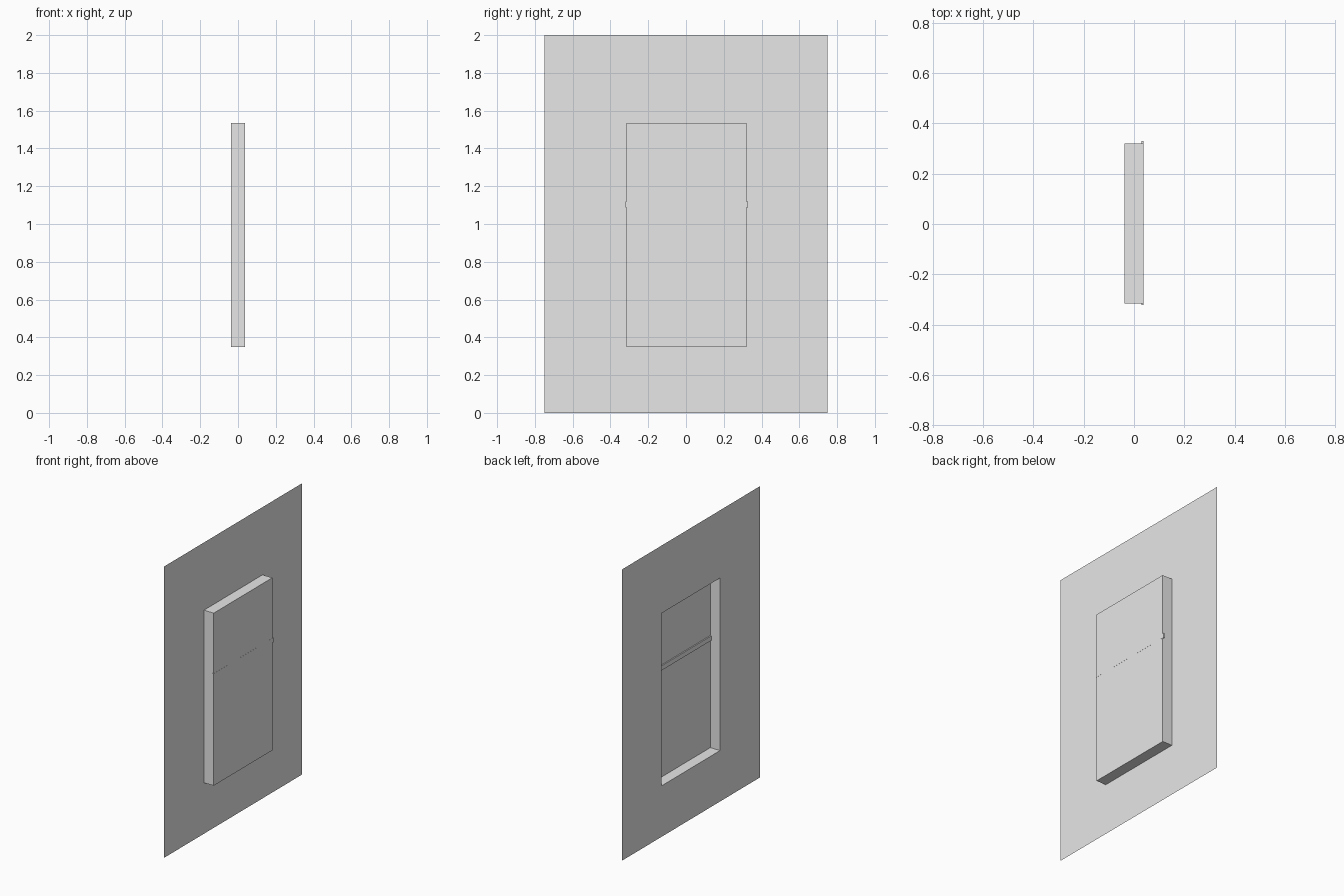
import bpy, bmesh

if "Cube" in bpy.data.objects:
    bpy.data.objects.remove(bpy.data.objects["Cube"])

GREY = (0.8, 0.8, 0.8, 1)
mat = bpy.data.materials.new("light grey")
mat.use_nodes = True
mat.diffuse_color = GREY
mat.node_tree.nodes["Principled BSDF"].inputs["Base Color"].default_value = GREY

BACK, FRONT = -0.0375, 0.037
WALL = (-0.75, 0.75, 0, 2)
NICHE = (-0.316, 0.32, 0.35, 1.535)


def finish(name, bm):
    mesh = bpy.data.meshes.new(name)
    bm.to_mesh(mesh)
    bm.free()
    mesh.materials.append(mat)
    obj = bpy.data.objects.new(name, mesh)
    bpy.context.collection.objects.link(obj)
    return obj


def loop(bm, x, rect):
    """Four corners of a y-z rectangle, anticlockwise seen from +x."""
    y0, y1, z0, z1 = rect
    return [bm.verts.new((x, y, z)) for y, z in
            ((y0, z0), (y1, z0), (y1, z1), (y0, z1))]


def bridge(bm, a, b):
    for i in range(4):
        j = (i + 1) % 4
        bm.faces.new((a[i], a[j], b[j], b[i]))


# Thin wall sheet with a rectangular opening
bm = bmesh.new()
bridge(bm, loop(bm, BACK, WALL), loop(bm, BACK, NICHE))
finish("wall_sheet", bm)

# Niche sides and closing panel, open towards the back of the wall
bm = bmesh.new()
outer, inner = loop(bm, BACK, NICHE), loop(bm, FRONT, NICHE)
bridge(bm, outer, inner)
bm.faces.new(inner)
finish("niche_box", bm)

# Slim crossbar set through the panel, poking out slightly at both sides
bm = bmesh.new()
bar = (-0.321, 0.329, 1.088, 1.12)
near, far = loop(bm, 0.029, bar), loop(bm, 0.0375, bar)
bridge(bm, near, far)
bm.faces.new(far)
bm.faces.new(near[::-1])
finish("crossbar", bm)
